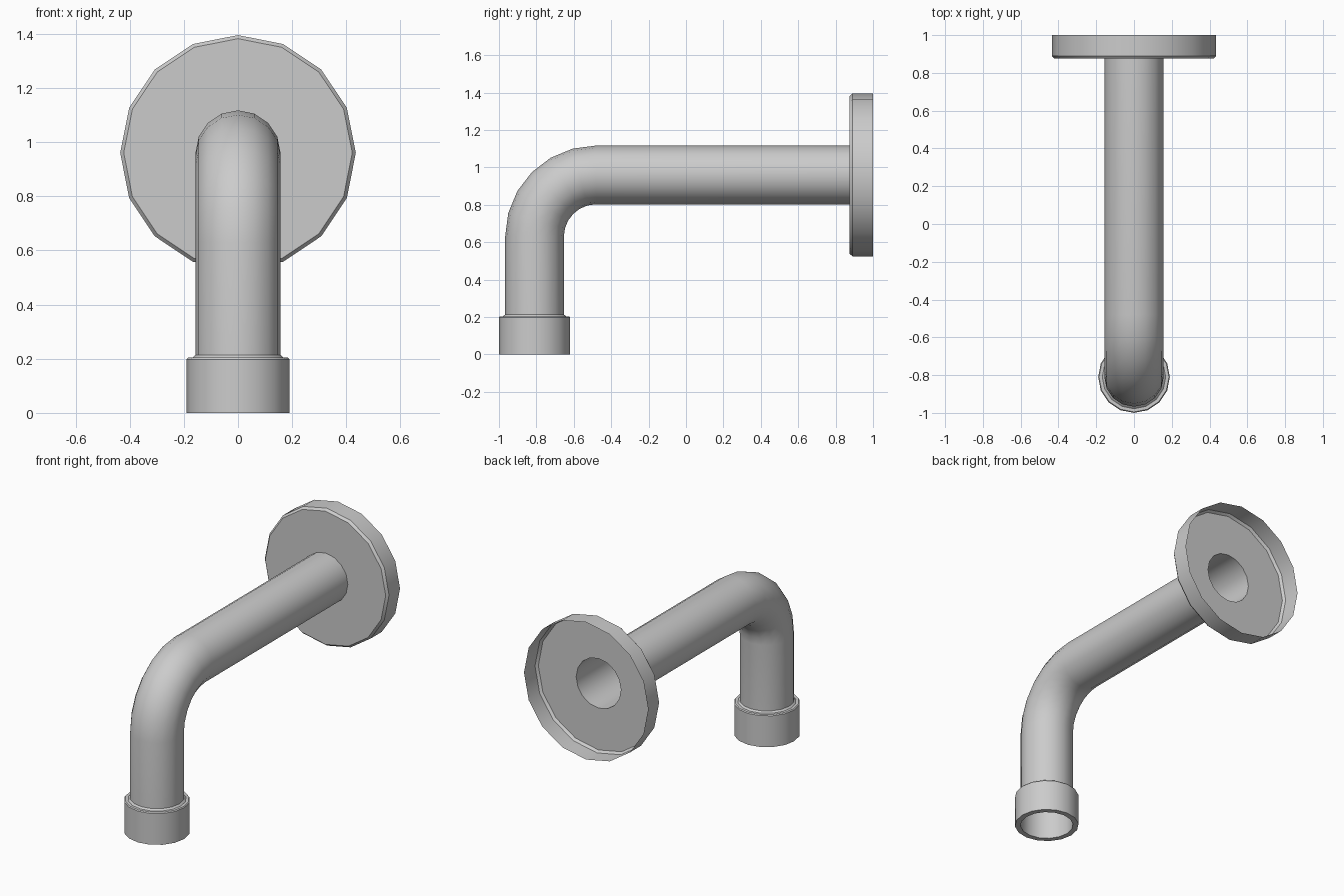
import bpy, bmesh
from math import sin, cos, pi, radians
from mathutils import Vector

cube = bpy.data.objects.get("Cube")
if cube:
    bpy.data.objects.remove(cube, do_unlink=True)

SIDES = 16
PIPE_R, BEND_R = 0.157, 0.33
BEND_Y, BEND_Z = -0.48, 0.63          # centre of the elbow arc
DROP_Y = BEND_Y - BEND_R              # axis of the vertical leg
ARM_Z = BEND_Z + BEND_R               # axis of the horizontal arm
WALL_Y = 0.875                        # front of the wall flange

metal = bpy.data.materials.new("brushed grey metal")
metal.use_nodes = True
grey = (0.6, 0.6, 0.6, 1)
metal.diffuse_color = grey
metal.node_tree.nodes["Principled BSDF"].inputs["Base Color"].default_value = grey


def sweep(name, stations):
    """Skin round rings; each station is (y, z, tilt, radius), tilt 0 = up, pi/2 = back."""
    bm = bmesh.new()
    rings = []
    for y, z, tilt, radius in stations:
        centre = Vector((0, y, z))
        u, v = Vector((0, -cos(tilt), sin(tilt))), Vector((1, 0, 0))
        rings.append([bm.verts.new(centre + radius * (cos(a) * u + sin(a) * v))
                      for a in (2 * pi * i / SIDES for i in range(SIDES))])
    for lower, upper in zip(rings, rings[1:]):
        for i in range(SIDES):
            j = (i + 1) % SIDES
            bm.faces.new((lower[i], lower[j], upper[j], upper[i]))
    mesh = bpy.data.meshes.new(name)
    bm.to_mesh(mesh)
    bm.free()
    mesh.materials.append(metal)
    obj = bpy.data.objects.new(name, mesh)
    bpy.context.collection.objects.link(obj)
    bpy.ops.object.select_all(action='DESELECT')
    obj.select_set(True)
    bpy.context.view_layer.objects.active = obj
    bpy.ops.object.shade_smooth_by_angle(angle=radians(30))
    return obj


# Hollow bent pipe: vertical leg, elbow, horizontal arm
elbow = [(BEND_Y - BEND_R * cos(t), BEND_Z + BEND_R * sin(t), t, PIPE_R)
         for t in (radians(15 * k) for k in range(7))]
sweep("bent_pipe", [(DROP_Y, 0, 0, PIPE_R)] + elbow + [(WALL_Y, ARM_Z, pi / 2, PIPE_R)])

# Outlet collar around the lower end, with a small chamfer and raised lip
collar = [(PIPE_R, 0), (0.19, 0), (0.19, 0.198), (0.185, 0.204),
          (0.168, 0.204), (PIPE_R, 0.214)]
sweep("outlet_collar", [(DROP_Y, z, 0, r) for r, z in collar])

# Wall flange: open-backed cup with a chamfered front edge
flange = [(PIPE_R, WALL_Y), (0.422, WALL_Y), (0.435, 0.89), (0.435, 1)]
sweep("wall_flange", [(y, ARM_Z, pi / 2, r) for r, y in flange])
